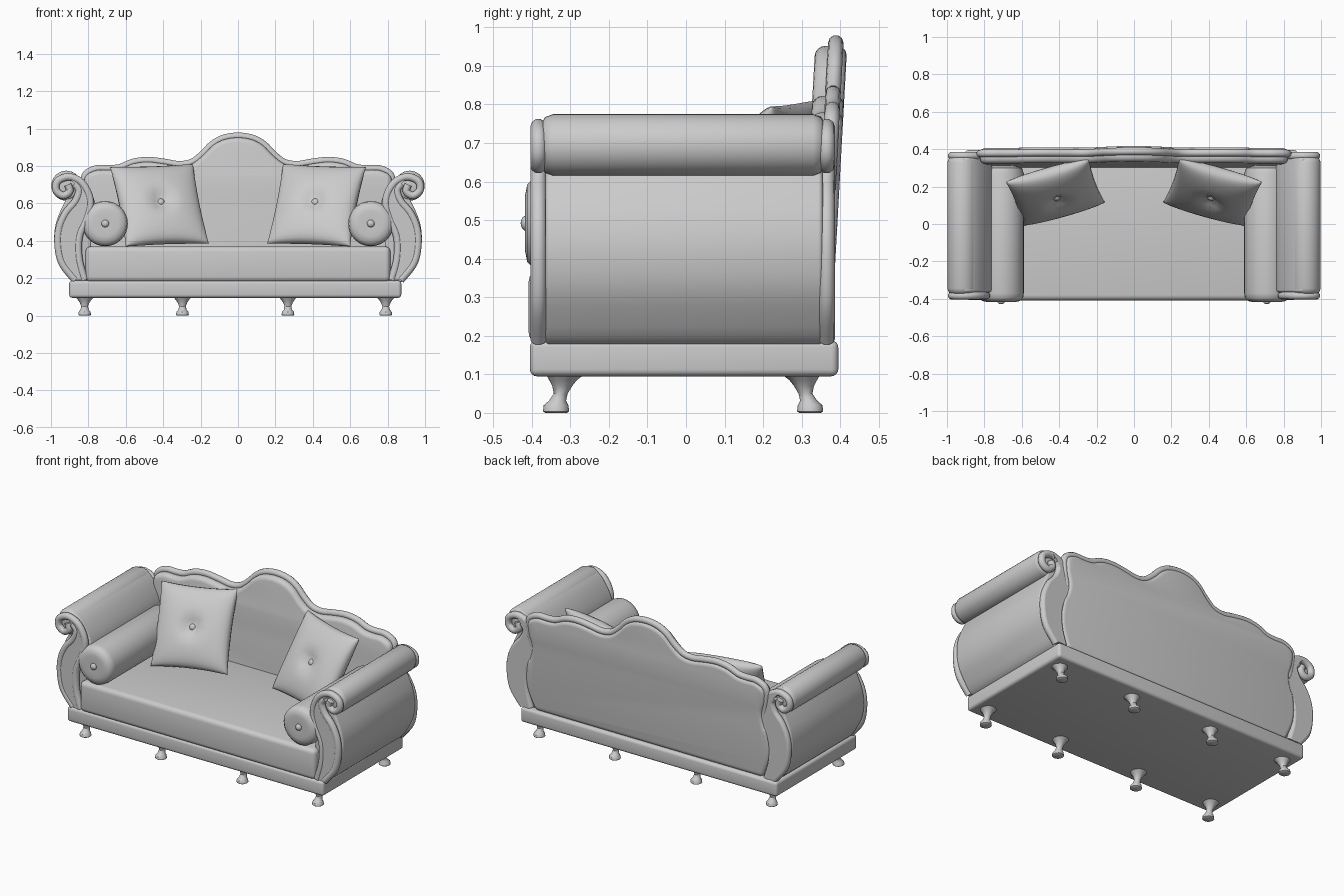
import bpy, bmesh, math
from mathutils import Vector, Matrix

if "Cube" in bpy.data.objects:
    bpy.data.objects.remove(bpy.data.objects["Cube"])

grey = bpy.data.materials.new("grey_upholstery")
grey.diffuse_color = (0.6, 0.6, 0.6, 1)
grey.use_nodes = True
grey.node_tree.nodes["Principled BSDF"].inputs["Base Color"].default_value = grey.diffuse_color


def finish(name, bm, bevel=0.0, segs=4, angle=40):
    """Turn a bmesh into a shaded, optionally rounded object."""
    bmesh.ops.recalc_face_normals(bm, faces=bm.faces)
    me = bpy.data.meshes.new(name)
    bm.to_mesh(me)
    bm.free()
    ob = bpy.data.objects.new(name, me)
    bpy.context.collection.objects.link(ob)
    me.materials.append(grey)
    bpy.ops.object.select_all(action='DESELECT')
    ob.select_set(True)
    bpy.context.view_layer.objects.active = ob
    if bevel:
        m = ob.modifiers.new("rounding", 'BEVEL')
        m.width, m.segments = bevel, segs
        m.limit_method, m.angle_limit = 'ANGLE', math.radians(angle)
        m.use_clamp_overlap = False
        bpy.ops.object.modifier_apply(modifier=m.name)
    bpy.ops.object.shade_smooth_by_angle(angle=math.radians(angle))
    return ob


def spline(pts, n=4, closed=False):
    """Catmull-Rom smoothing of a 2D point list."""
    p = [Vector(q) for q in pts]
    k = len(p)
    out = []
    for i in range(k if closed else k - 1):
        if closed:
            a, b, c, d = (p[(i + j) % k] for j in (-1, 0, 1, 2))
        else:
            a, b, c, d = (p[min(max(i + j, 0), k - 1)] for j in (-1, 0, 1, 2))
        for s in range(n):
            t = s / n
            out.append(0.5 * (2 * b + (c - a) * t + (2 * a - 5 * b + 4 * c - d) * t * t
                              + (3 * b - a - 3 * c + d) * t ** 3))
    return out if closed else out + [p[-1]]


def loft(name, rings, bevel=0.0, segs=4, angle=40):
    """Skin closed rings of points and cap both ends."""
    bm = bmesh.new()
    vs = [[bm.verts.new(q) for q in r] for r in rings]
    n = len(vs[0])
    for a, b in zip(vs, vs[1:]):
        for i in range(n):
            bm.faces.new((a[i], a[(i + 1) % n], b[(i + 1) % n], b[i]))
    bm.faces.new(vs[0])
    bm.faces.new(vs[-1])
    return finish(name, bm, bevel, segs, angle)


def slab(name, prof, y0, y1, s=1, lean=0.0, bevel=0.0):
    """Extrude an x-z outline along y, optionally leaning backward with height."""
    return loft(name, [[(s * x, y + lean * (z - 0.95), z) for x, z in prof]
                       for y in (y0, y1)], bevel)


def box(name, x0, x1, y0, y1, z0, z1, bevel):
    loft(name, [[(x0, y0, z), (x1, y0, z), (x1, y1, z), (x0, y1, z)]
                for z in (z0, z1)], bevel)


def tube(name, pts, r):
    """Round piping along a 3D path."""
    bm = bmesh.new()
    rings = []
    n = 10
    for i, p in enumerate(pts):
        t = (pts[min(i + 1, len(pts) - 1)] - pts[max(i - 1, 0)]).normalized()
        u = Vector((0, 1, 0))
        u = (u - t * u.dot(t)).normalized()
        w = t.cross(u)
        rings.append([p + r * (math.cos(math.tau * j / n) * u + math.sin(math.tau * j / n) * w)
                      for j in range(n)])
    bm.free()
    loft(name, rings)


def spun(name, cx, cz, prof, n=32, s=1):
    """Round part along y from (radius, y) pairs."""
    loft(name, [[(s * (cx + r * math.cos(math.tau * i / n)), y, cz + r * math.sin(math.tau * i / n))
                 for i in range(n)] for r, y in prof], angle=50)


def button(name, pos, normal, r=0.02):
    bm = bmesh.new()
    rot = Vector(normal).to_track_quat('Z', 'Y').to_matrix().to_4x4()
    bmesh.ops.create_uvsphere(bm, u_segments=14, v_segments=8, radius=r,
                              matrix=Matrix.Translation(pos) @ rot @ Matrix.Diagonal((1, 1, 0.7, 1)))
    finish(name, bm)


# Base plinth and seat cushion
box("base", -0.903, 0.873, -0.405, 0.395, 0.095, 0.188, 0.018)
box("seat", -0.815, 0.815, -0.408, 0.34, 0.18, 0.37, 0.028)

# Curved legs: rings of (z, half width, y shift toward the outside)
for row, y, d in (("front", -0.325, -1), ("back", 0.31, 1)):
    for i, x in enumerate((-0.82, -0.297, 0.267, 0.79)):
        rings = []
        for z, r, off in ((0, .028, .012), (.004, .034, .012), (.02, .032, .012), (.032, .022, .008),
                          (.05, .018, 0), (.07, .026, -.004), (.085, .036, -.006), (.1, .05, -.012)):
            rings.append([(x + r * math.cos(math.tau * k / 12), y + d * off + r * math.sin(math.tau * k / 12), z)
                          for k in range(12)])
        loft(f"{row}_leg_{i + 1}", rings)

# Serpentine backrest with rolled rim
crest = [(0, .98), (.08, .968), (.14, .935), (.19, .885), (.25, .84), (.32, .828), (.40, .84), (.49, .85),
         (.57, .84), (.64, .812), (.70, .806), (.77, .805), (.83, .77)]
side = [(.83, .69), (.81, .6), (.85, .46), (.855, .32), (.80, .18)]
right = crest + side
full = [(-x, z) for x, z in reversed(right)] + right[1:]
panel = [(x * 0.985, z - 0.028 if z > 0.5 else z) for x, z in spline(full, 4)]
slab("backrest", panel, 0.335, 0.418, lean=0.055, bevel=0.026)
top = crest + side[:2]
rim = spline([(-x, z) for x, z in reversed(top)] + top[1:], 4)
tube("backrest_rim", [Vector((x * 0.985, 0.387 + 0.055 * (z - 0.95), z - 0.02)) for x, z in rim], 0.02)

# Arm outlines
body = [(.80, .18), (.875, .18), (.93, .25), (.97, .33), (.983, .42), (.972, .50), (.945, .57), (.92, .63),
        (.93, .70), (.91, .772), (.85, .742), (.80, .68), (.765, .61), (.76, .55), (.78, .45), (.79, .30)]
inner = [(.82, .19), (.85, .30), (.85, .42), (.81, .52), (.79, .60), (.808, .67), (.85, .722), (.91, .742),
         (.965, .718), (.972, .67), (.935, .642), (.90, .665), (.91, .70)]
outer = [(.87, .19), (.94, .28), (.962, .38), (.955, .47), (.92, .55), (.87, .61), (.85, .67), (.875, .705)]

for s, tag in ((-1, "left"), (1, "right")):
    slab(f"{tag}_arm", spline(body, 3, True), -0.365, 0.355, s, bevel=0.012)
    spun(f"{tag}_arm_roll", 0.918, 0.695,
         [(.06, -.372), (.072, -.366), (.08, -.345), (.08, .33), (.072, .35), (.06, .357)], s=s)
    # Scrolled frames on both arm ends
    for end, y in (("front", -0.383), ("back", 0.365)):
        fill = spline(outer, 3) + list(reversed(spline(inner[:8], 3)))
        slab(f"{tag}_{end}_arm_panel", fill, y - 0.015, y + 0.02, s)
        for part, path in (("scroll", inner), ("edge", outer)):
            tube(f"{tag}_{end}_arm_{part}", [Vector((s * x, y, z)) for x, z in spline(path, 5)], 0.021)
    # Bolster with button
    spun(f"{tag}_bolster", 0.71, 0.492,
         [(.02, -.413), (.07, -.418), (.10, -.412), (.117, -.395), (.121, -.37), (.121, .27),
          (.11, .30), (.06, .315)], s=s)
    button(f"{tag}_bolster_button", (s * 0.71, -0.415, 0.492), (0, -1, 0))

    # Puffy tufted pillow leaning on the backrest
    c = Vector((s * 0.42, 0.17, 0.59))
    eu = Vector((-s * 0.222, 0.062, 0.008))      # toward the sofa middle
    ev = Vector((s * 0.042, 0.115, 0.212))       # toward the pillow top
    nrm = eu.cross(ev).normalized()
    if nrm.y > 0:
        nrm = -nrm
    bm = bmesh.new()
    N = 18
    for f in (1, -1):
        grid = []
        for i in range(N + 1):
            for j in range(N + 1):
                u, v = -math.cos(math.pi * i / N), -math.cos(math.pi * j / N)
                puff = 0.078 * (max(0, (1 - u * u) * (1 - v * v))) ** 0.4
                puff *= 1 - 0.6 * math.exp(-(u * u + v * v) / 0.05)
                pu, pv = u * (1 - 0.05 * (1 - v * v)), v * (1 - 0.05 * (1 - u * u))
                grid.append(bm.verts.new(c + eu * pu + ev * pv + nrm * f * puff))
        for i in range(N):
            for j in range(N):
                a = i * (N + 1) + j
                bm.faces.new((grid[a], grid[a + 1], grid[a + N + 2], grid[a + N + 1]))
    bmesh.ops.remove_doubles(bm, verts=bm.verts, dist=0.0005)
    finish(f"{tag}_pillow", bm, angle=60)
    button(f"{tag}_pillow_button", c + nrm * 0.036, nrm)
